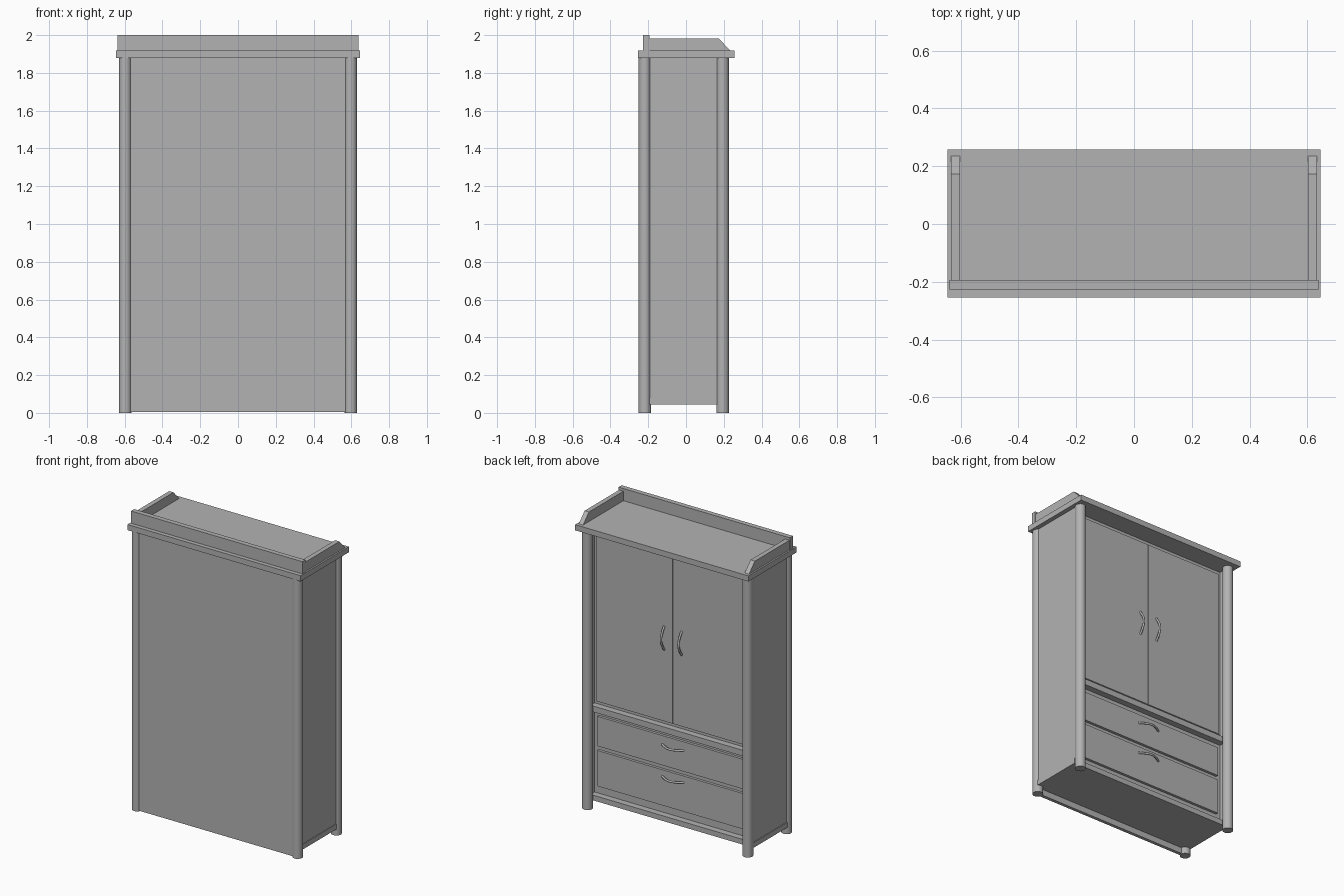
import bpy, bmesh, math
from mathutils import Vector

cube = bpy.data.objects.get("Cube")
if cube:
    bpy.data.objects.remove(cube, do_unlink=True)

grey = bpy.data.materials.new("plain_grey")
grey.use_nodes = True
colour = (0.45, 0.45, 0.45, 1)
grey.diffuse_color = colour
grey.node_tree.nodes["Principled BSDF"].inputs["Base Color"].default_value = colour


def add_object(name, data):
    obj = bpy.data.objects.new(name, data)
    data.materials.append(grey)
    bpy.context.scene.collection.objects.link(obj)
    return obj


def box(name, x, y, z):
    """Board spanning the given (low, high) ranges."""
    bm = bmesh.new()
    bmesh.ops.create_cube(bm, size=1)
    for v in bm.verts:
        v.co = [r[0] if c < 0 else r[1] for c, r in zip(v.co, (x, y, z))]
    mesh = bpy.data.meshes.new(name)
    bm.to_mesh(mesh)
    bm.free()
    return add_object(name, mesh)


def side_span(side, low, high):
    return tuple(sorted((side * low, side * high)))


def handle(name, x, z, along):
    """Bowed pull whose ends sink into the panel."""
    curve = bpy.data.curves.new(name, "CURVE")
    curve.dimensions = "3D"
    curve.bevel_depth = 0.007
    curve.bevel_resolution = 2
    curve.use_fill_caps = True
    steps = 12
    spline = curve.splines.new("POLY")
    spline.points.add(steps)
    for i, point in enumerate(spline.points):
        t = i / steps
        bow = Vector((0, 0.036 * math.sin(math.pi * t), 0))
        pos = Vector((x, DOOR_Y - 0.002, z)) + bow + Vector(along) * (t - 0.5) * 0.16
        point.co = (*pos, 1)
    spline.use_smooth = True
    return add_object(name, curve)


DOOR_Y = 0.14
FRAME_Y = 0.122
SIDES = (("left", 1), ("right", -1))

# Round corner posts
for label, side in SIDES:
    for place, y in (("front", -0.218), ("back", 0.194)):
        bpy.ops.mesh.primitive_cylinder_add(
            vertices=32, radius=0.033, depth=1.88, location=(side * 0.597, y, 0.94))
        post = bpy.context.object
        post.name = f"{place}_{label}_post"
        post.data.materials.append(grey)
        bpy.ops.object.shade_smooth_by_angle()

# Carcass boards
box("front_panel", (-0.6, 0.6), (-0.237, -0.215), (0.004, 1.88))
box("bottom_board", (-0.619, 0.619), (-0.22, 0.165), (0.045, 0.08))
box("middle_shelf", (-0.6, 0.6), (-0.22, 0.165), (0.64, 0.68))
box("top_board", (-0.645, 0.645), (-0.255, 0.258), (1.88, 1.918))
for label, side in SIDES:
    box(f"{label}_side_panel", side_span(side, 0.595, 0.615), (-0.22, 0.165), (0.046, 1.88))

# Frame behind the doors and drawers
box("upper_frame", (-0.6, 0.6), (0.1, FRAME_Y), (0.68, 1.88))
box("lower_frame", (-0.6, 0.6), (0.1, FRAME_Y), (0.08, 0.64))

# Doors and their handles
for label, side in SIDES:
    box(f"{label}_door", side_span(side, 0.002, 0.572), (FRAME_Y, DOOR_Y), (0.705, 1.85))
    handle(f"{label}_door_handle", side * 0.065, 1.265, (0, 0, 1))

# Drawers and their handles
for label, z, grip in (("upper", (0.405, 0.605), 0.545), ("lower", (0.135, 0.375), 0.33)):
    box(f"{label}_drawer", (-0.562, 0.562), (FRAME_Y, DOOR_Y), z)
    handle(f"{label}_drawer_handle", 0, grip, (1, 0, 0))

# Gallery around the top, side rails sloping down at the open end
box("gallery_rail", (-0.638, 0.638), (-0.227, -0.194), (1.918, 2.0))
for label, side in SIDES:
    rail = box(f"{label}_gallery_side", side_span(side, 0.602, 0.634), (-0.195, 0.235), (1.918, 1.982))
    for v in rail.data.vertices:
        if v.co.y > 0 and v.co.z > 1.95:
            v.co.y = 0.173
